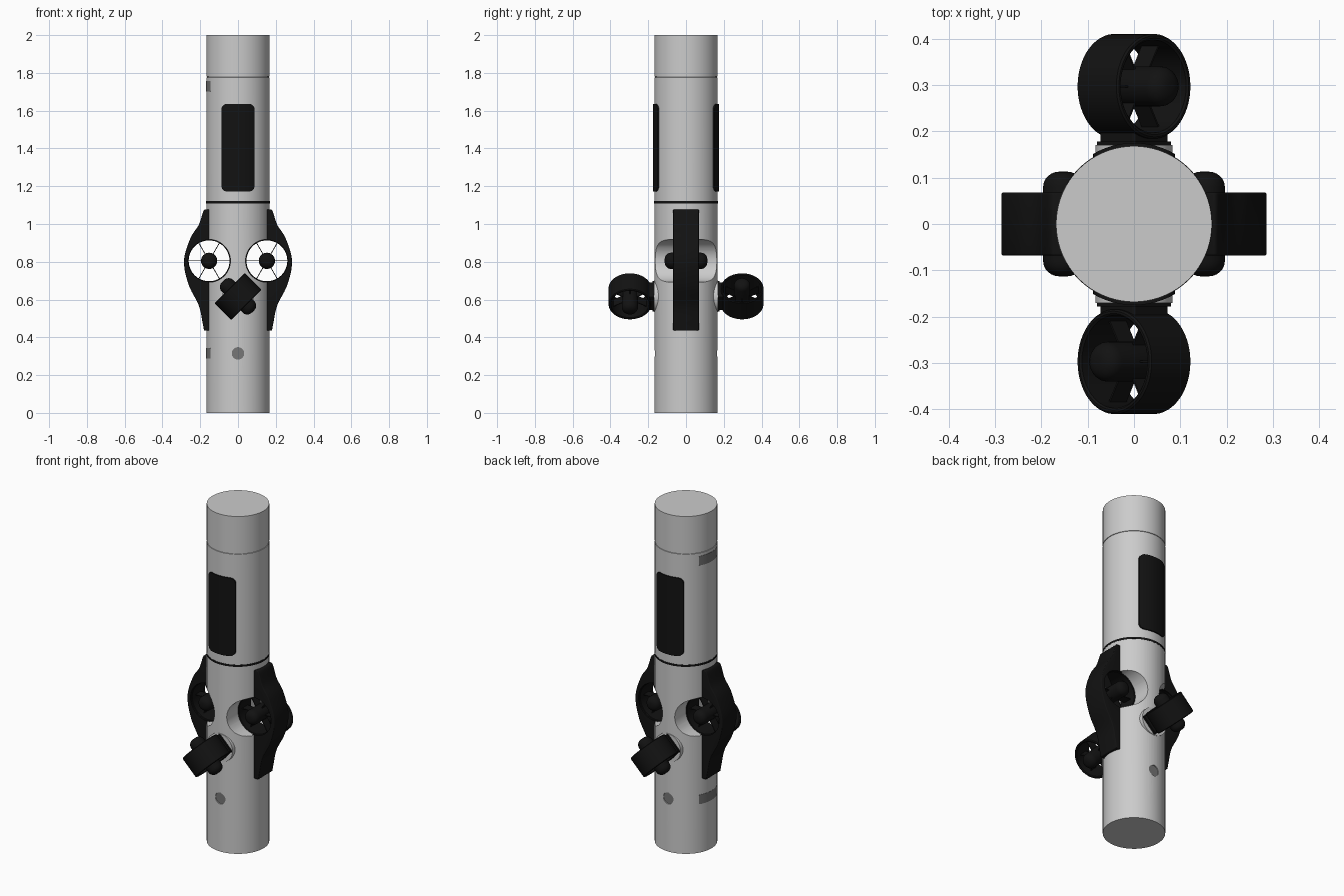
import bpy, bmesh
from math import sin, cos, pi, radians
from mathutils import Matrix, Vector

if "Cube" in bpy.data.objects:
    bpy.data.objects.remove(bpy.data.objects["Cube"])

R = 0.168            # hull radius
TX, TZ = 0.153, 0.805  # side tunnel centre


def material(name, v):
    m = bpy.data.materials.new(name)
    m.diffuse_color = (v, v, v, 1)
    m.use_nodes = True
    m.node_tree.nodes["Principled BSDF"].inputs["Base Color"].default_value = m.diffuse_color
    return m


BLACK = material("black", 0.006)
GREY = material("dark_grey", 0.18)


def finish(bm, name, mat=None, matrix=Matrix()):
    bmesh.ops.recalc_face_normals(bm, faces=bm.faces)
    me = bpy.data.meshes.new(name)
    bm.to_mesh(me)
    bm.free()
    me.transform(matrix)
    ob = bpy.data.objects.new(name, me)
    bpy.context.collection.objects.link(ob)
    if mat:
        me.materials.append(mat)
    return ob


def smooth(ob):
    bpy.ops.object.select_all(action='DESELECT')
    bpy.context.view_layer.objects.active = ob
    ob.select_set(True)
    bpy.ops.object.shade_smooth_by_angle(angle=radians(35))
    return ob


def lathe(name, prof, mat=None, matrix=Matrix(), closed=False, n=96):
    """Revolve (radius, z) points round z; open profiles are capped."""
    bm = bmesh.new()
    rings = [[bm.verts.new((r * cos(2 * pi * i / n), r * sin(2 * pi * i / n), z))
              for i in range(n)] for r, z in prof]
    pairs = list(zip(rings, rings[1:]))
    if closed:
        pairs.append((rings[-1], rings[0]))
    else:
        bm.faces.new(rings[0])
        bm.faces.new(rings[-1])
    for a, b in pairs:
        for i in range(n):
            j = (i + 1) % n
            bm.faces.new((a[i], a[j], b[j], b[i]))
    return smooth(finish(bm, name, mat, matrix))


def prism(name, pts, y0, y1, mat=None, matrix=Matrix()):
    """Extrude an xz outline along y."""
    bm = bmesh.new()
    f = bm.faces.new([bm.verts.new((x, y0, z)) for x, z in pts])
    ex = bmesh.ops.extrude_face_region(bm, geom=[f])
    bmesh.ops.translate(bm, vec=(0, y1 - y0, 0),
                        verts=[v for v in ex["geom"] if isinstance(v, bmesh.types.BMVert)])
    return finish(bm, name, mat, matrix)


def apply_mod(ob, mod):
    bpy.context.view_layer.objects.active = ob
    bpy.ops.object.modifier_apply(modifier=mod.name)


def boolean(ob, cutter, op='DIFFERENCE'):
    m = ob.modifiers.new("cut", 'BOOLEAN')
    m.operation, m.solver, m.object = op, 'EXACT', cutter
    apply_mod(ob, m)
    bpy.data.objects.remove(cutter)
    return smooth(ob)


def rounded(hw, z0, z1, r, n=6):
    """Rounded rectangle outline in xz."""
    c = [(hw - r, z1 - r, 0), (r - hw, z1 - r, 1), (r - hw, z0 + r, 2), (hw - r, z0 + r, 3)]
    return [(x + r * cos((q + i / n) * pi / 2), z + r * sin((q + i / n) * pi / 2))
            for x, z, q in c for i in range(n + 1)]


def wrapped_patch(name, outline, radius, mat, matrix):
    """Thin shell following the hull, trimmed to an outline on its -y side."""
    zs = [p[1] for p in outline]
    a, b = min(zs) - 0.05, max(zs) + 0.05
    shell = lathe(name, [(radius, a), (radius, b), (0.155, b), (0.155, a)], mat, closed=True)
    boolean(shell, prism("cutter", outline, -0.3, 0), 'INTERSECT')
    shell.data.transform(matrix)
    return shell


def spline(pts, n=6):
    """Catmull-Rom samples through 2D points."""
    p = [Vector(q) for q in [pts[0]] + pts + [pts[-1]]]
    out = []
    for a, b, c, d in zip(p, p[1:], p[2:], p[3:]):
        for i in range(n):
            t = i / n
            out.append(0.5 * (2 * b + (c - a) * t + (2 * a - 5 * b + 4 * c - d) * t * t
                              + (3 * b - a - 3 * c + d) * t ** 3))
    return out + [p[-1]]


def thruster(name, m, ri, ro, h):
    """Ring duct, rounded hub and six thin vanes on local z."""
    e = 0.004
    lathe(name + "_duct", [(ri, -h + e), (ri, h - e), (ri + e, h), (ro - e, h), (ro, h - e),
                           (ro, e - h), (ro - e, -h), (ri + e, -h)], BLACK, m, True, 72)
    k, L = 0.033, 0.113
    half = [(0.008 + 0.035 * cos(a * pi / 12), L - k + k * sin(a * pi / 12)) for a in range(7)]
    lathe(name + "_hub", [(r, -z) for r, z in reversed(half)] + half, BLACK, m, n=40)
    bm = bmesh.new()
    for i in range(6):
        bmesh.ops.create_cube(bm, size=1, matrix=Matrix.Rotation(i * pi / 3, 4, 'Z')
                              @ Matrix.Translation((ri / 2 + 0.011, 0, 0))
                              @ Matrix.Diagonal((ri - 0.02, 0.004, 0.05, 1)))
    finish(bm, name + "_vanes", BLACK, m)


TURN = [("front", Matrix()), ("back", Matrix.Rotation(pi, 4, 'Z'))]
ALONG_Y = Matrix.Rotation(pi / 2, 4, 'X')


def disc(name, r, x, z, y0, y1, mat=None, rot=Matrix()):
    return lathe(name, [(r, -y1), (r, -y0)], mat,
                 rot @ Matrix.Translation((x, 0, z)) @ ALONG_Y, n=64)


# hull with seam groove, side tunnels and sensor pockets
hull = lathe("hull", [(R, 0), (R, 1.776), (R - 0.003, 1.777), (R - 0.003, 1.78),
                      (R, 1.781), (R, 2)])
for s in (-1, 1):
    boolean(hull, disc("cutter", 0.113, s * TX, TZ, -0.3, 0.3))
for side, rot in TURN:
    boolean(hull, disc("cutter", 0.033, 0, 0.315, -0.3, -0.155, rot=rot))
    disc(side + "_sensor", 0.033, 0, 0.315, -0.162, -0.15, GREY, rot)
lathe("joint_band", [(R + 0.001, 1.109), (R + 0.001, 1.121), (0.16, 1.121), (0.16, 1.109)],
      BLACK, closed=True)

# front and back: wrapped panel, boss, saddle and tilted thruster
TILT = Matrix.Rotation(radians(135), 4, 'Y')
for side, rot in TURN:
    wrapped_patch(side + "_panel", rounded(0.088, 1.172, 1.636, 0.03), 0.175, BLACK, rot)
    disc(side + "_boss", 0.083, 0, 0.617, -0.17, -0.12, rot=rot)
    base = rot @ Matrix.Translation((0, 0, 0.617)) @ TILT
    for tag, hw, y0, y1 in (("saddle", 0.0585, -0.178, -0.168), ("neck", 0.053, -0.196, -0.176)):
        prism(f"{side}_{tag}", rounded(hw, -hw, hw, 0.006, 3), y0, y1, BLACK, base)
    thruster(side + "_thruster", rot @ Matrix.Translation((0, -0.297, 0.617)) @ TILT,
             0.1, 0.113, 0.063)

# side fins wrapped round the tunnel thrusters
edge = spline([(0.168, 1.078), (0.183, 1.068), (0.208, 0.995), (0.252, 0.925), (0.286, 0.805),
               (0.262, 0.68), (0.208, 0.57), (0.188, 0.48), (0.18, 0.435)])
for s, side in ((1, "right"), (-1, "left")):
    outline = [(s * x, z) for x, z in [(0.14, 1.078)] + [tuple(p) for p in edge] + [(0.14, 0.435)]]
    fin = prism(side + "_fin", outline, -0.068, 0.068, BLACK)
    bev = fin.modifiers.new("soft", 'BEVEL')
    bev.width, bev.segments, bev.limit_method, bev.angle_limit = 0.008, 3, 'ANGLE', radians(40)
    apply_mod(fin, bev)
    boolean(fin, disc("cutter", 0.111, s * TX, TZ, -0.3, 0.3))
    thruster(side + "_thruster", Matrix.Translation((s * TX, 0, TZ)) @ ALONG_Y,
             0.108, 0.1145, 0.06)

# flush plates on the left side
for tag, z in (("upper", 1.73), ("lower", 0.315)):
    wrapped_patch(tag + "_side_plate", rounded(0.085, z - 0.028, z + 0.028, 0.004, 2),
                  R + 0.001, GREY, Matrix.Rotation(-pi / 2, 4, 'Z'))
